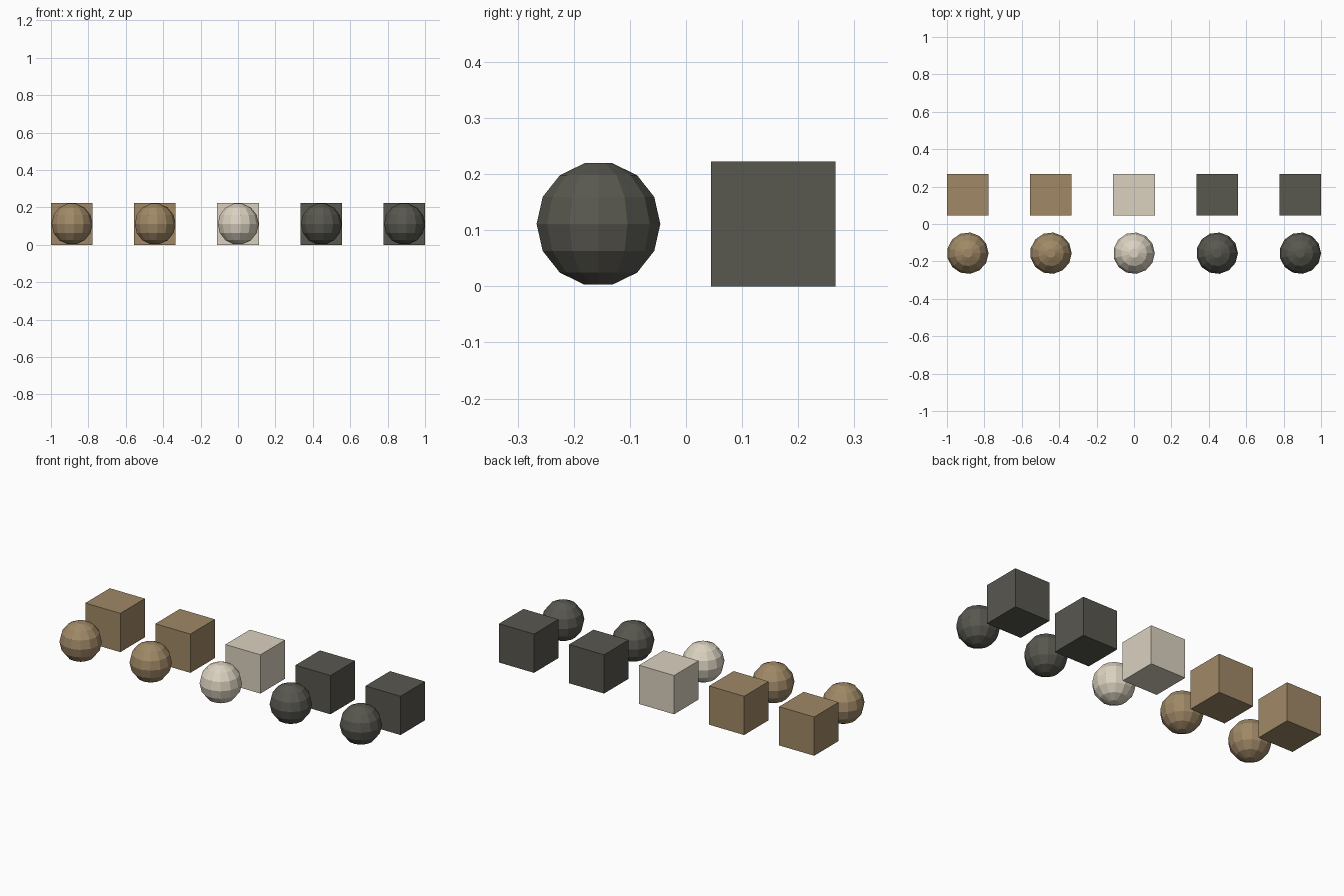
import bpy, bmesh, math

if "Cube" in bpy.data.objects:
    bpy.data.objects.remove(bpy.data.objects["Cube"])

R = 0.1111        # ball radius and half cube edge
SPACING = 0.4444  # distance between columns
SEGMENTS, RINGS = 13, 7


def srgb(r, g, b):
    def lin(c):
        c /= 255
        return c / 12.92 if c <= 0.04045 else ((c + 0.055) / 1.055) ** 2.4
    return (lin(r), lin(g), lin(b), 1.0)


def material(name, rgb):
    m = bpy.data.materials.new(name)
    m.diffuse_color = srgb(*rgb)
    m.use_nodes = True
    m.node_tree.nodes["Principled BSDF"].inputs["Base Color"].default_value = m.diffuse_color
    return m


def add_object(name, bm, loc, mat):
    bmesh.ops.recalc_face_normals(bm, faces=bm.faces)
    mesh = bpy.data.meshes.new(name)
    bm.to_mesh(mesh)
    bm.free()
    mesh.materials.append(mat)
    ob = bpy.data.objects.new(name, mesh)
    ob.location = loc
    bpy.context.collection.objects.link(ob)


def cube(name, loc, mat):
    bm = bmesh.new()
    bmesh.ops.create_cube(bm, size=2 * R)
    add_object(name, bm, loc, mat)


def ball(name, loc, mat):
    # Faceted ball: rings at half steps, closed by flat caps at both ends
    bm = bmesh.new()
    rings = []
    for i in range(RINGS):
        p = math.pi * (i + 0.5) / RINGS
        rings.append([bm.verts.new((R * math.sin(p) * math.cos(a),
                                    R * math.sin(p) * math.sin(a),
                                    R * math.cos(p)))
                      for a in (math.tau * j / SEGMENTS for j in range(SEGMENTS))])
    for top, low in zip(rings, rings[1:]):
        for j in range(SEGMENTS):
            k = (j + 1) % SEGMENTS
            bm.faces.new((top[j], low[j], low[k], top[k]))
    bm.faces.new(rings[0])
    bm.faces.new(rings[-1])
    add_object(name, bm, loc, mat)


brown = material("brown", (160, 137, 103))
cream = material("cream", (219, 210, 192))
dark = material("dark_grey", (88, 87, 79))

# Five columns, each with a ball in front and a cube behind
for i, mat in enumerate((brown, brown, cream, dark, dark)):
    x = (i - 2) * SPACING
    ball(f"ball_{i + 1}", (x, -0.156, R), mat)
    cube(f"cube_{i + 1}", (x, 0.1555, R), mat)
